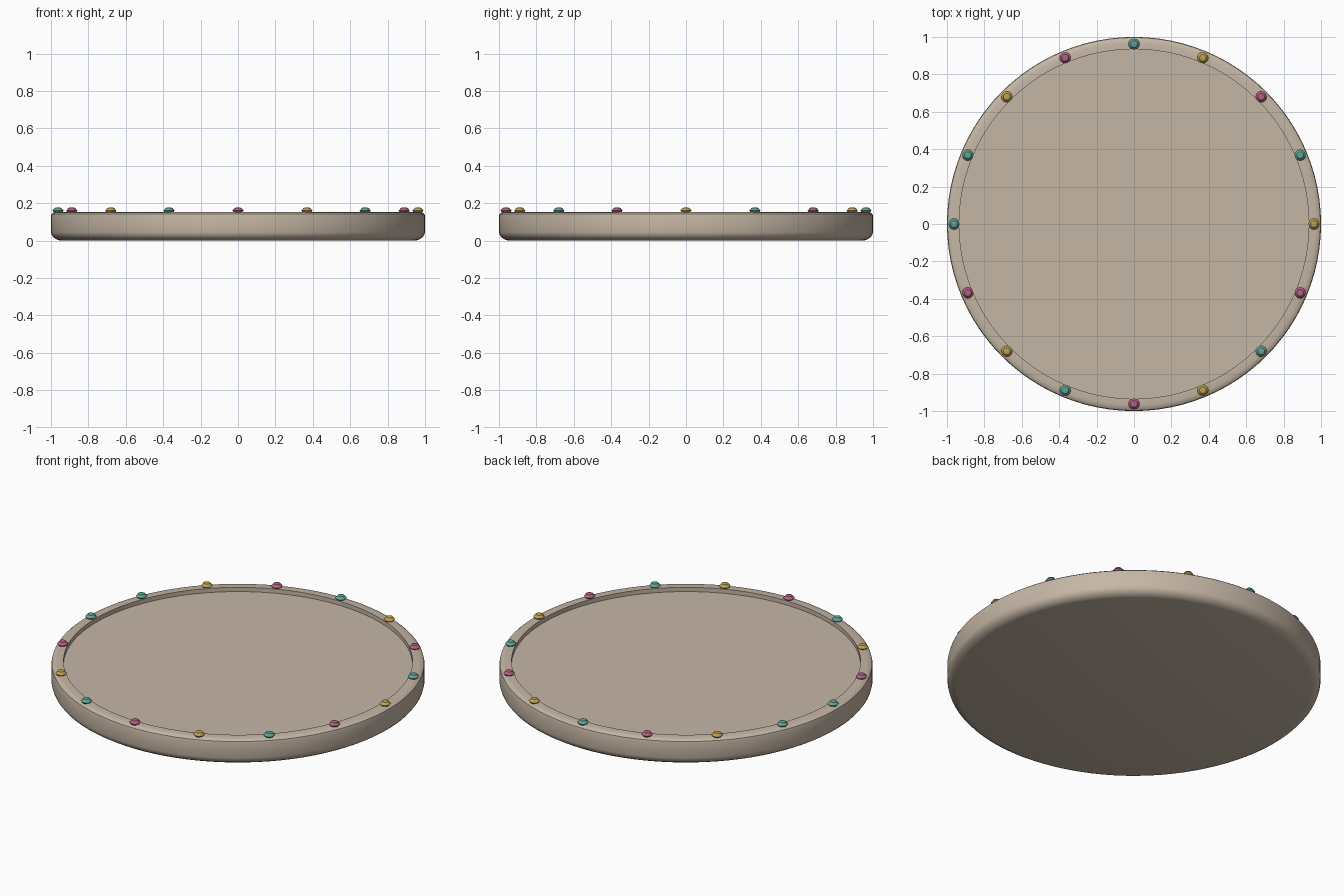
import bpy, bmesh, math

if "Cube" in bpy.data.objects:
    bpy.data.objects.remove(bpy.data.objects["Cube"])


def material(name, rgb):
    m = bpy.data.materials.new(name)
    m.diffuse_color = (*rgb, 1)
    m.use_nodes = True
    m.node_tree.nodes["Principled BSDF"].inputs["Base Color"].default_value = m.diffuse_color
    return m


def lathe(name, profile, segments, mat, location=(0, 0, 0), angle=35):
    """Spin a (radius, height) profile around z; it starts and ends on the axis."""
    bm = bmesh.new()
    verts = [bm.verts.new((r, 0, z)) for r, z in profile]
    edges = [bm.edges.new(pair) for pair in zip(verts, verts[1:])]
    bmesh.ops.spin(bm, geom=verts + edges, cent=(0, 0, 0), axis=(0, 0, 1),
                   angle=math.tau, steps=segments, use_duplicate=False)
    bmesh.ops.remove_doubles(bm, verts=bm.verts, dist=1e-5)
    bmesh.ops.recalc_face_normals(bm, faces=bm.faces)
    mesh = bpy.data.meshes.new(name)
    bm.to_mesh(mesh)
    bm.free()
    mesh.materials.append(mat)
    obj = bpy.data.objects.new(name, mesh)
    bpy.context.collection.objects.link(obj)
    obj.location = location
    bpy.ops.object.select_all(action='DESELECT')
    obj.select_set(True)
    bpy.context.view_layer.objects.active = obj
    bpy.ops.object.shade_smooth_by_angle(angle=math.radians(angle))
    return obj


clay = material("warm_clay", (0.56, 0.47, 0.38))
gold = material("mustard", (0.52, 0.36, 0.08))
teal = material("teal", (0.12, 0.38, 0.30))
pink = material("rose", (0.45, 0.12, 0.22))

# Shallow round tray: rounded base, upright side, softened rim, recessed floor
tray_profile = [(0, 0), (0.95, 0), (0.968, 0.005), (0.985, 0.016), (0.996, 0.03),
                (1.0, 0.045), (1.0, 0.13), (0.997, 0.142), (0.988, 0.149),
                (0.97, 0.153), (0.935, 0.153), (0.935, 0.128), (0, 0.128)]
lathe("tray", tray_profile, 96, clay)

# Flattened beads around the rim; the three-colour run mirrors at the left side
bead_profile = [(0, -0.018), (0.018, -0.0145), (0.03, 0),
                (0.018, 0.0145), (0, 0.018)]
cycle = [gold, teal, pink]
for i in range(16):
    a = math.tau * i / 16
    colour = cycle[i % 3] if i < 8 else cycle[(i - 7) % 3]
    lathe(f"rim_bead_{i + 1}", bead_profile, 12, colour,
          (0.962 * math.cos(a), 0.962 * math.sin(a), 0.16))
